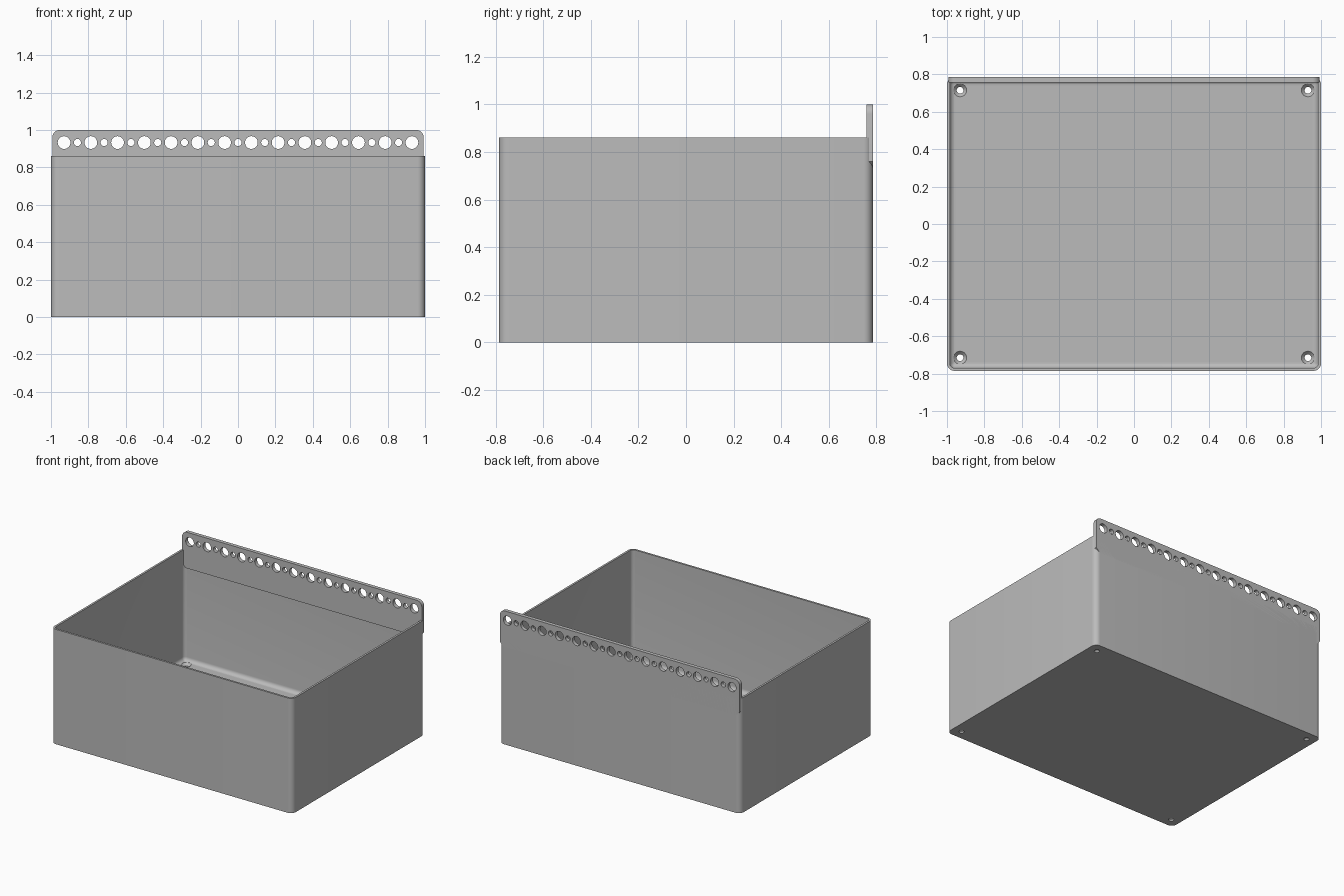
import bpy, bmesh, math
from mathutils import Matrix, Vector

cube = bpy.data.objects.get("Cube")
if cube:
    bpy.data.objects.remove(cube, do_unlink=True)

# Overall sizes
HX, HY, H = 1.0, 0.785, 0.86
WALL, FLOOR, CORNER, FILLET = 0.015, 0.03, 0.04, 0.03

grey = bpy.data.materials.new("plain grey")
grey.use_nodes = True
colour = (0.5, 0.5, 0.5, 1)
grey.diffuse_color = colour
grey.node_tree.nodes["Principled BSDF"].inputs["Base Color"].default_value = colour


def make_object(name, bm):
    bmesh.ops.recalc_face_normals(bm, faces=bm.faces)
    mesh = bpy.data.meshes.new(name)
    bm.to_mesh(mesh)
    bm.free()
    mesh.materials.append(grey)
    obj = bpy.data.objects.new(name, mesh)
    bpy.context.collection.objects.link(obj)
    return obj


def select(obj):
    bpy.ops.object.select_all(action='DESELECT')
    obj.select_set(True)
    bpy.context.view_layer.objects.active = obj


def arc(cx, cy, r, start, steps=8):
    """Quarter circle beginning at the given angle in degrees."""
    angles = [math.radians(start + 90 * i / steps) for i in range(steps + 1)]
    return [(cx + r * math.cos(a), cy + r * math.sin(a)) for a in angles]


def rounded_loop(bm, inset, z):
    r = max(CORNER - inset, 0.008)
    x, y = HX - inset - r, HY - inset - r
    pts = arc(x, y, r, 0) + arc(-x, y, r, 90) + arc(-x, -y, r, 180) + arc(x, -y, r, 270)
    return [bm.verts.new((px, py, z)) for px, py in pts]


def cut(obj, bm):
    """Cut the shapes in bm out of obj, then tidy the shading."""
    cutter = make_object("hole_cutter", bm)
    cutter.hide_render = True
    mod = obj.modifiers.new("holes", 'BOOLEAN')
    mod.operation, mod.solver, mod.object = 'DIFFERENCE', 'EXACT', cutter
    select(obj)
    bpy.ops.object.modifier_apply(modifier=mod.name)
    bpy.data.objects.remove(cutter, do_unlink=True)
    bpy.ops.object.shade_smooth_by_angle(angle=math.radians(30))


def add_cone(bm, r1, r2, depth, matrix):
    bmesh.ops.create_cone(bm, cap_ends=True, segments=32, radius1=r1, radius2=r2,
                          depth=depth, matrix=matrix)


# Open box: outer wall, rim, inner wall and filleted floor
bm = bmesh.new()
sections = [(0, 0), (0, H), (WALL, H)]
for i in range(7):
    a = math.radians(90 * i / 6)
    sections.append((WALL + FILLET * (1 - math.cos(a)), FLOOR + FILLET * (1 - math.sin(a))))
loops = [rounded_loop(bm, inset, z) for inset, z in sections]
for low, high in zip(loops, loops[1:]):
    for i in range(len(low)):
        j = (i + 1) % len(low)
        bm.faces.new((low[i], low[j], high[j], high[i]))
bm.faces.new(loops[0])
bm.faces.new(loops[-1])
box = make_object("box", bm)

# Countersunk screw holes in the floor corners
bm = bmesh.new()
for sx in (-1, 1):
    for sy in (-1, 1):
        start = len(bm.verts)
        rings = []
        for r, z in ((0.018, -0.02), (0.018, 0.012), (0.035, FLOOR), (0.035, 0.05)):
            ring = bmesh.ops.create_circle(bm, segments=32, radius=r, matrix=Matrix.Translation(
                (sx * 0.93, sy * 0.715, z)))["verts"]
            rings.append(ring)
        for a, b in zip(rings, rings[1:]):
            for i in range(32):
                j = (i + 1) % 32
                bm.faces.new((a[i], a[j], b[j], b[i]))
        bm.faces.new(rings[0])
        bm.faces.new(rings[-1])
cut(box, bm)

# Mounting strip along the back, with rounded top and tapered lower corners
PX, TOP, R, TAPER = 0.993, 1.0, 0.04, 0.03
FRONT = 0.757
outline = arc(PX - R, TOP - R, R, 0) + arc(-PX + R, TOP - R, R, 90)
outline += [(-PX, 0.76), (-PX + TAPER, 0.73), (PX - TAPER, 0.73), (PX, 0.76)]
bm = bmesh.new()
face = bm.faces.new([bm.verts.new((x, FRONT, z)) for x, z in outline])
extruded = bmesh.ops.extrude_face_region(bm, geom=[face])["geom"]
bmesh.ops.translate(bm, vec=Vector((0, HY - FRONT, 0)),
                    verts=[v for v in extruded if isinstance(v, bmesh.types.BMVert)])
strip = make_object("mounting_strip", bm)

# Alternating large and small holes in the strip
bm = bmesh.new()
turn = Matrix.Rotation(math.pi / 2, 4, 'X')
for i in range(27):
    r = 0.019 if i % 2 else 0.034
    x = -0.93 + 1.86 * i / 26
    add_cone(bm, r, r, 0.2, Matrix.Translation((x, 0.77, 0.933)) @ turn)
cut(strip, bm)
